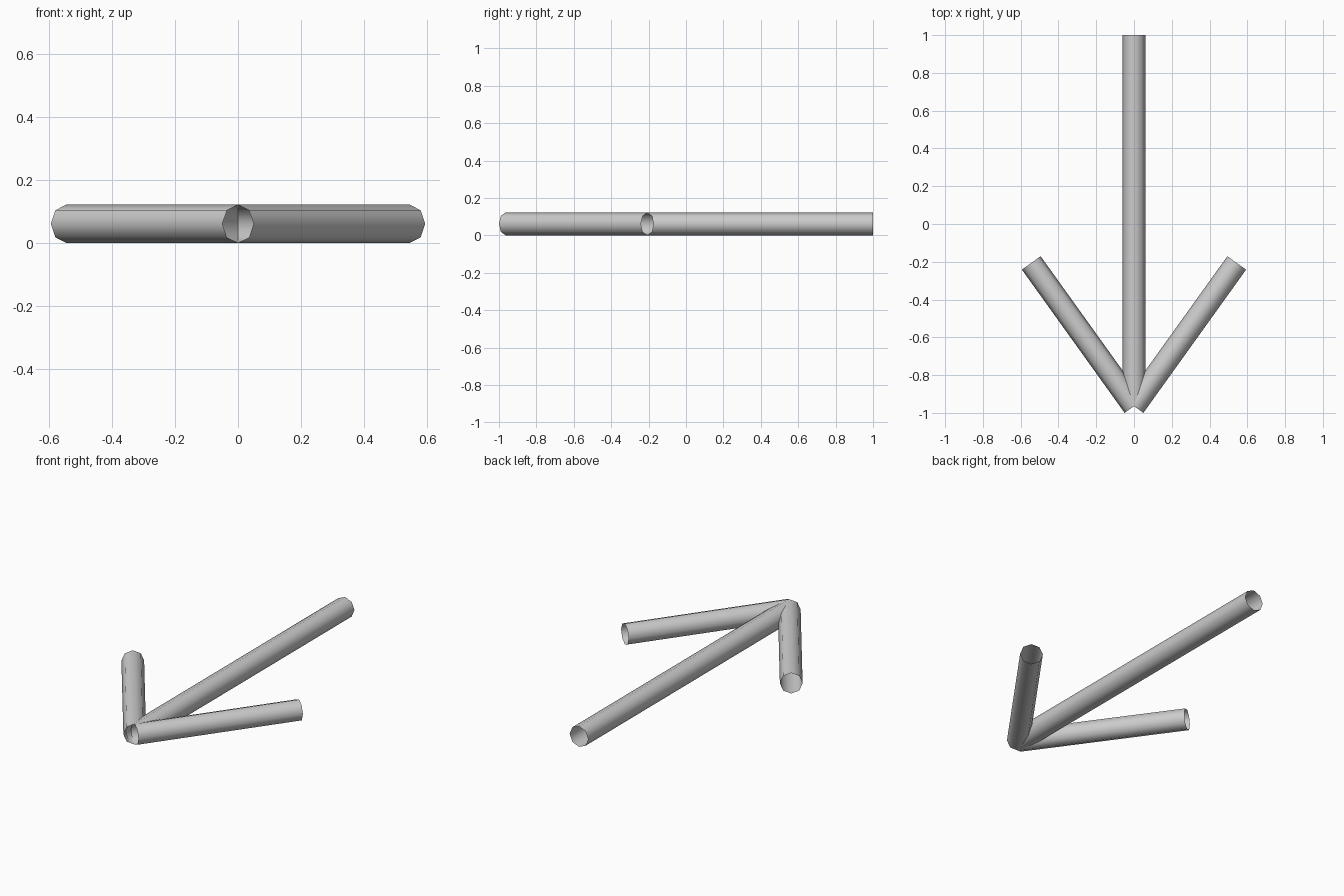
import bpy
from mathutils import Vector

if "Cube" in bpy.data.objects:
    bpy.data.objects.remove(bpy.data.objects["Cube"])

R = 0.061
TIP = Vector((0, -0.9645, R))


def open_tube(name, start, end):
    """Eight-sided hollow tube, open at both ends, with a corner on top."""
    axis = end - start
    bpy.ops.mesh.primitive_cylinder_add(vertices=8, radius=R, depth=axis.length,
                                        end_fill_type='NOTHING',
                                        location=(start + end) / 2)
    ob = bpy.context.object
    ob.name = name
    ob.rotation_euler = axis.to_track_quat('Z', 'Y').to_euler()
    bpy.ops.object.shade_smooth()
    return ob


# long shaft of the arrow
open_tube("arrow_shaft", TIP, Vector((0, 1, R)))

# two barbs meeting at the tip
for side, label in ((-1, "left"), (1, "right")):
    open_tube("arrow_barb_" + label, TIP, Vector((side * 0.544, -0.206, R)))
